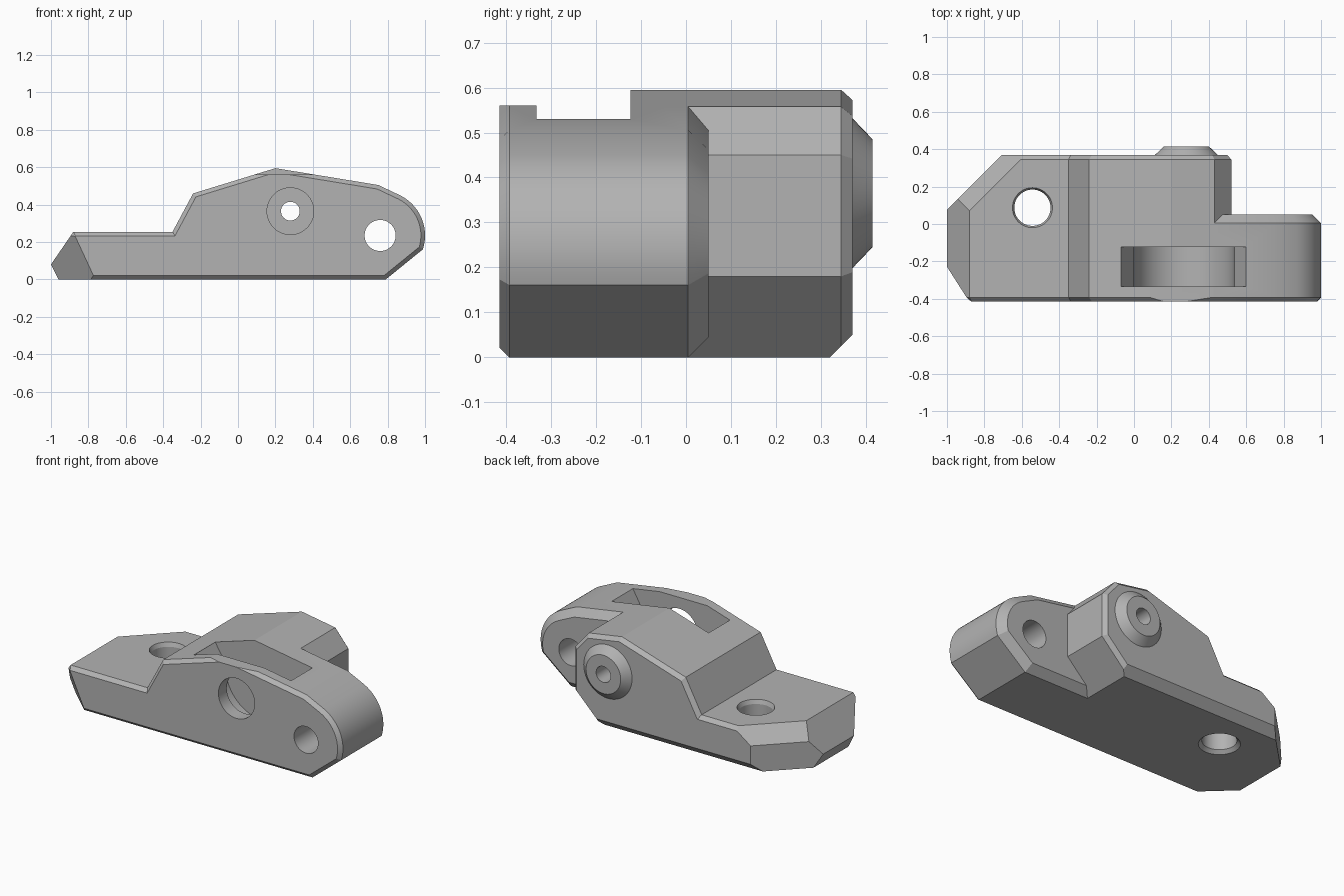
import bpy, bmesh, math
from mathutils import Vector

old = bpy.data.objects.get("Cube")
if old:
    bpy.data.objects.remove(old, do_unlink=True)

grey = bpy.data.materials.new("plain grey")
grey.use_nodes = True
COLOUR = (0.45, 0.45, 0.45, 1)
grey.diffuse_color = COLOUR
grey.node_tree.nodes["Principled BSDF"].inputs["Base Color"].default_value = COLOUR


def inset(points, d):
    """Offset a counter-clockwise outline inwards with mitred corners."""
    vs = [Vector(p) for p in points]
    out = []
    for i, v in enumerate(vs):
        a = (v - vs[i - 1]).normalized()
        b = (vs[(i + 1) % len(vs)] - v).normalized()
        n1, n2 = Vector((-a.y, a.x)), Vector((-b.y, b.x))
        out.append(v + (n1 + n2) * d / (1 + n1.dot(n2)))
    return out


def arc(cx, cy, r, start, end, n):
    angles = [math.radians(start + (end - start) * i / n) for i in range(n + 1)]
    return [(cx + r * math.cos(t), cy + r * math.sin(t)) for t in angles]


def circle(cx, cy, r, n=48):
    return arc(cx, cy, r, 0, 360, n)[:-1]


def prism(name, outline, sections, planes=(), upright=False):
    """Loft an outline through (depth, inset) sections, then trim by planes."""
    bm = bmesh.new()
    loops = []
    for depth, d in sections:
        loops.append([bm.verts.new((u, v, depth) if upright else (u, depth, v))
                      for u, v in inset(outline, d)])
    n = len(outline)
    for a, b in zip(loops, loops[1:]):
        for i in range(n):
            j = (i + 1) % n
            bm.faces.new((a[i], a[j], b[j], b[i]))
    bm.faces.new(loops[0])
    bm.faces.new(loops[-1])
    bmesh.ops.recalc_face_normals(bm, faces=bm.faces)
    for point, normal in planes:
        res = bmesh.ops.bisect_plane(
            bm, geom=bm.verts[:] + bm.edges[:] + bm.faces[:], dist=1e-5,
            plane_co=point, plane_no=normal, clear_outer=True)
        edges = [e for e in res["geom_cut"]
                 if isinstance(e, bmesh.types.BMEdge) and e.is_boundary]
        if edges:
            bmesh.ops.holes_fill(bm, edges=edges, sides=0)
    bmesh.ops.recalc_face_normals(bm, faces=bm.faces)
    mesh = bpy.data.meshes.new(name)
    bm.to_mesh(mesh)
    bm.free()
    mesh.materials.append(grey)
    obj = bpy.data.objects.new(name, mesh)
    bpy.context.collection.objects.link(obj)
    return obj


def combine(target, tool, operation):
    mod = target.modifiers.new(operation, "BOOLEAN")
    mod.operation, mod.solver, mod.object = operation, "EXACT", tool
    bpy.context.view_layer.objects.active = target
    bpy.ops.object.modifier_apply(modifier=mod.name)
    bpy.data.objects.remove(tool, do_unlink=True)


# Shared outline of the foot, step and sloping top
foot_top = [(0.2, 0.595), (-0.24, 0.46), (-0.35, 0.255),
            (-0.88, 0.255), (-1, 0.08), (-0.96, 0)]
slope_z = 0.595 - 0.23 * 0.09 / 0.55

# Front plate with the rounded lobe
lobe = [(0.79, 0)] + arc(0.76, 0.235, 0.24, -18, 63, 14) + [(0.75, 0.505), (0.43, slope_z)]
body = prism("bracket_body", lobe + foot_top,
             [(-0.415, 0.022), (-0.393, 0), (0.005, 0), (0.05, 0.045)],
             [((-0.88, -0.41, 0.24), (-0.43, -0.46, -0.2))])

# Shorter rear block with bevelled corner and bottom edge
rear_end = [(0.34, 0), (0.52, 0.18), (0.52, 0.45), (0.43, slope_z)]
rear = prism("rear_block", rear_end + foot_top,
             [(-0.05, 0), (0.345, 0), (0.37, 0.022)],
             [((0, 0.32, 0), (0, 1, -1)),
              ((-1.075, 0, 0), (-1, 1, 0)),
              ((-0.95, 0, 0.255), (-0.09, 0.09, 0.125))])
combine(body, rear, "UNION")

# Conical boss on the back
hub = (0.28, 0.365)
combine(body, prism("boss", circle(*hub, 0.167), [(0.33, 0), (0.37, 0), (0.415, 0.047)]), "UNION")

# Lowered top of the front wall
combine(body, prism("wall_cutter", [(-0.3, 0.56), (0.7, 0.56), (0.7, 0.8), (-0.3, 0.8)],
                    [(-0.5, 0), (-0.23, 0)]), "DIFFERENCE")

# Wheel pocket open at the top
pocket = arc(0.267, 0.375, 0.267, 180, 360, 28) + [
    (0.537, 0.42), (0.6, 0.53), (0.6, 0.8), (-0.07, 0.8), (-0.07, 0.51), (0.0, 0.395)]
combine(body, prism("pocket_cutter", pocket, [(-0.333, 0), (-0.123, 0)]), "DIFFERENCE")

# Round holes: front window, axle, lobe pivot and countersunk foot hole
for outline, sections, upright in (
        (circle(*hub, 0.125), [(-0.5, 0), (-0.25, 0)], False),
        (circle(*hub, 0.05), [(-0.2, 0), (0.5, 0)], False),
        (circle(0.76, 0.235, 0.083), [(-0.5, 0), (0.2, 0)], False),
        (circle(-0.543, 0.087, 0.097),
         [(-0.02, -0.04), (0.02, 0), (0.23, 0), (0.28, -0.02)], True)):
    combine(body, prism("hole_cutter", outline, sections, upright=upright), "DIFFERENCE")

# Smooth round parts, crisp edges elsewhere
bpy.ops.object.select_all(action="DESELECT")
body.select_set(True)
bpy.context.view_layer.objects.active = body
bpy.ops.object.shade_smooth_by_angle(angle=math.radians(16))
